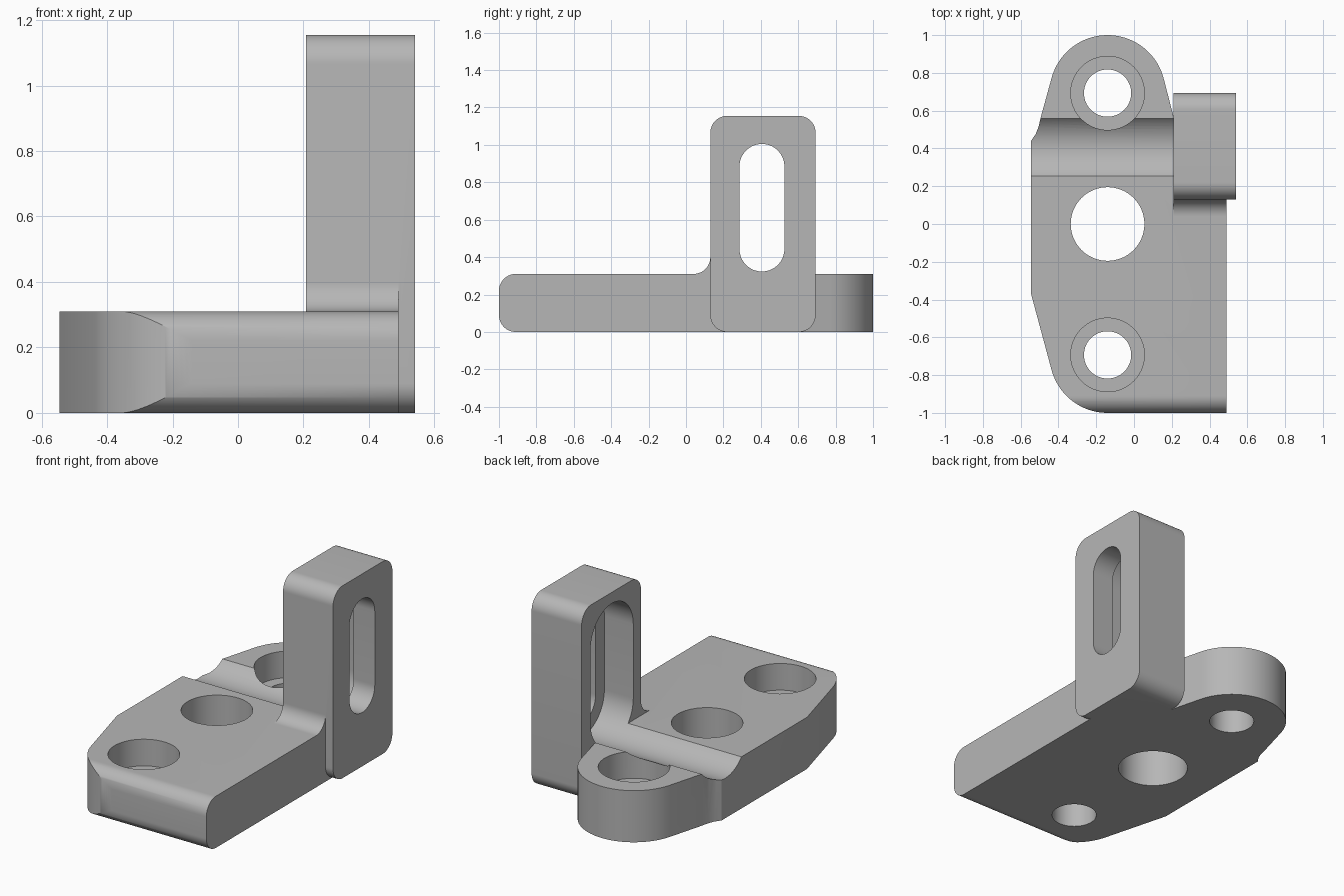
import bpy, bmesh, math

if "Cube" in bpy.data.objects:
    bpy.data.objects.remove(bpy.data.objects["Cube"])

steel = bpy.data.materials.new("satin grey")
steel.diffuse_color = (0.47, 0.47, 0.47, 1)
steel.use_nodes = True
steel.node_tree.nodes["Principled BSDF"].inputs["Base Color"].default_value = steel.diffuse_color


def arc(cx, cy, r, a0, a1, n=16):
    """Points on an arc, angles in degrees."""
    return [(cx + r * math.cos(math.radians(a0 + (a1 - a0) * i / n)),
             cy + r * math.sin(math.radians(a0 + (a1 - a0) * i / n))) for i in range(n + 1)]


def prism(name, pts, axis, lo, hi):
    """Closed profile extruded along z (profile is x, y) or x (profile is y, z)."""
    place = (lambda p, t: (p[0], p[1], t)) if axis == "z" else (lambda p, t: (t, p[0], p[1]))
    bm = bmesh.new()
    a = [bm.verts.new(place(p, lo)) for p in pts]
    b = [bm.verts.new(place(p, hi)) for p in pts]
    bm.faces.new(a)
    bm.faces.new(b)
    for i in range(len(pts)):
        j = (i + 1) % len(pts)
        bm.faces.new((a[i], a[j], b[j], b[i]))
    bmesh.ops.recalc_face_normals(bm, faces=bm.faces)
    me = bpy.data.meshes.new(name)
    bm.to_mesh(me)
    bm.free()
    me.materials.append(steel)
    ob = bpy.data.objects.new(name, me)
    bpy.context.collection.objects.link(ob)
    return ob


def combine(target, tool, operation):
    """Apply a boolean and discard the tool."""
    mod = target.modifiers.new("cut", "BOOLEAN")
    mod.operation, mod.object, mod.solver = operation, tool, "EXACT"
    bpy.context.view_layer.objects.active = target
    bpy.ops.object.modifier_apply(modifier=mod.name)
    bpy.data.objects.remove(tool)


def slot(y, r, z0, z1):
    return arc(y, z1, r, 0, 180, 32) + arc(y, z0, r, 180, 360, 32)


T, HX, HY = 0.31, -0.14, 0.693      # plate thickness, hole column, outer hole offset
LY, R = 0.41, 0.09                  # leg centre line, edge rounding

# Plate outline: rounded front left corner, rear lobe with a small side notch
outline = [(0.49, 0.45), (0.24, 0.45)]
outline += arc(HX, HY, 0.307, 15, 165, 48)
outline += [(-0.495, 0.56), (-0.505, 0.515), (-0.521, 0.475), (-0.545, 0.44), (-0.545, -0.37)]
outline += arc(HX, -HY, 0.307, 195, 270, 24) + [(0.49, -1.0)]
bracket = prism("bracket", outline, "z", 0, T)

# Rounded front edge of the plate
side = arc(-1 + R, R, R, 270, 180) + arc(-1 + R, T - R, R, 180, 90) + [(1.2, T), (1.2, 0)]
combine(bracket, prism("front_rounding", side, "x", -1, 1), "INTERSECT")

# Upright leg with rounded edges
y0, y1, top = 0.13, 0.693, 1.155
leg = (arc(y1 - R, top - R, R, 0, 90) + arc(y0 + R, top - R, R, 90, 180)
       + arc(y0 + R, R, R, 180, 270) + arc(y1 - R, R, R, 270, 360))
combine(bracket, prism("leg", leg, "x", 0.208, 0.54), "UNION")

# Concave fillet between the plate and the leg
fillet = arc(y0 - R, T + R, R, 270, 360) + [(0.17, T + R), (0.17, 0.2), (y0 - R, 0.2)]
combine(bracket, prism("fillet", fillet, "x", 0.208, 0.49), "UNION")

# Wide slot recess, which also scoops the groove across the plate, then the through slot
combine(bracket, prism("slot_recess", slot(0.406, 0.203, 0.443, 0.885), "x", -1, 0.40), "DIFFERENCE")
combine(bracket, prism("slot_hole", slot(0.406, 0.12, 0.443, 0.885), "x", 0, 1), "DIFFERENCE")

# Centre hole and two counterbored holes
for y, r, z in ((0, 0.195, -1), (HY, 0.195, 0.15), (-HY, 0.195, 0.15), (HY, 0.125, -1), (-HY, 0.125, -1)):
    combine(bracket, prism("bore", arc(HX, y, r, 0, 360, 64)[:-1], "z", z, 0.6), "DIFFERENCE")

bpy.ops.object.select_all(action="DESELECT")
bracket.select_set(True)
bpy.context.view_layer.objects.active = bracket
bpy.ops.object.shade_smooth_by_angle(angle=math.radians(30))
